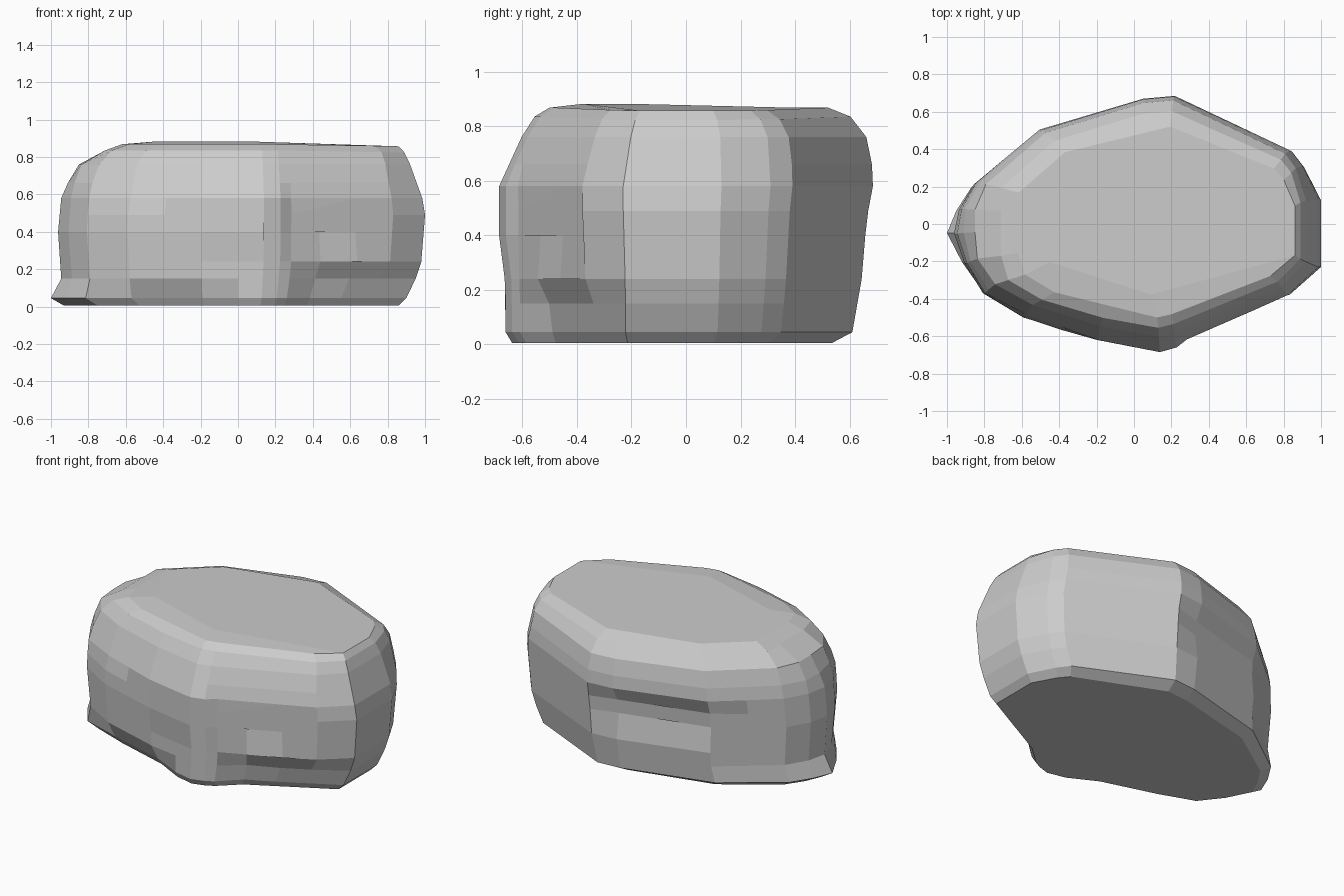
import bpy, bmesh
from mathutils import Vector

if "Cube" in bpy.data.objects:
    bpy.data.objects.remove(bpy.data.objects["Cube"])

# Plan outline of the boulder, counter-clockwise
outline = [(1, .13), (.91, .31), (.85, .39), (.55, .54), (.22, .685), (.05, .67),
           (-.25, .58), (-.52, .505), (-.7, .36), (-.87, .22), (-.95, .08), (-1, -.05),
           (-.92, -.21), (-.82, -.37), (-.6, -.5), (-.4, -.565), (-.2, -.62), (0, -.655),
           (.14, -.685), (.23, -.66), (.29, -.63), (.45, -.56), (.65, -.475), (.83, -.38), (1, -.23)]

# Height, scale of the outline towards -x, +x, -y, +y, then blunt x limits of both ends
levels = [(.005, .93, .86, .93, .78, -.96, .86),
          (.045, 1.0, .90, .965, .89, -1, .9),
          (.15, .965, .95, .965, .92, -.945, .95),
          (.24, .97, .98, .97, .94, -.955, .98),
          (.40, .985, .99, 1.0, .96, -.962, .99),
          (.49, .98, 1.0, 1.0, .975, -.957, 1),
          (.58, .97, .99, 1.0, 1.0, -.945, .985),
          (.66, .95, .97, .95, .995, -.91, .955),
          (.76, .91, .95, .88, .965, -.85, .92),
          (.835, .82, .925, .81, .88, -.71, .89),
          (.868, .71, .88, .73, .76, -.62, .86),
          (.882, .55, .65, .55, .54, -.50, .62)]

# Dents: centre, half-size, inward depth
dents = [((.62, -.46, .02), (.34, .2, .18), .06),
         ((-.42, -.52, .02), (.42, .2, .07), .06),
         ((.50, -.54, .45), (.27, .2, .16), .03),
         ((-.55, -.48, .66), (.22, .2, .12), .02),
         ((-.2, .58, .44), (.42, .2, .08), .035)]


def shape(x, y, z, xn, xp, yn, yp, x_min, x_max):
    px = x * (xp if x > 0 else xn)
    p = Vector((min(max(px, x_min), x_max), y * (yp if y > 0 else yn), z))
    inward = Vector((-x * .5, -y, 0)).normalized()
    for c, size, depth in dents:
        d = max(abs(p[i] - c[i]) / size[i] for i in range(3))
        if d < 1:
            p += inward * depth * min(1, 2.5 * (1 - d))
    # top surface dips slightly at the right end
    if z > .8:
        p.z -= .02 * max(0, p.x - .3)
    return p


# Boulder body: stacked rings, bridged and capped
bm = bmesh.new()
rings = [[bm.verts.new(shape(x, y, *lv)) for x, y in outline] for lv in levels]
n = len(outline)
for lower, upper in zip(rings, rings[1:]):
    for i in range(n):
        j = (i + 1) % n
        bm.faces.new((lower[i], lower[j], upper[j], upper[i]))


def cap(ring, z):
    centre = bm.verts.new((0, 0, z))
    for i in range(n):
        bm.faces.new((ring[i], ring[(i + 1) % n], centre))


cap(rings[0], 0)
cap(rings[-1], .885)
bmesh.ops.recalc_face_normals(bm, faces=bm.faces)
mesh = bpy.data.meshes.new("boulder")
bm.to_mesh(mesh)
bm.free()
boulder = bpy.data.objects.new("boulder", mesh)
bpy.context.collection.objects.link(boulder)

# Merge the finest facets into larger chiselled planes
dec = boulder.modifiers.new("chiselled_facets", 'DECIMATE')
dec.decimate_type = 'DISSOLVE'
dec.angle_limit = .09
